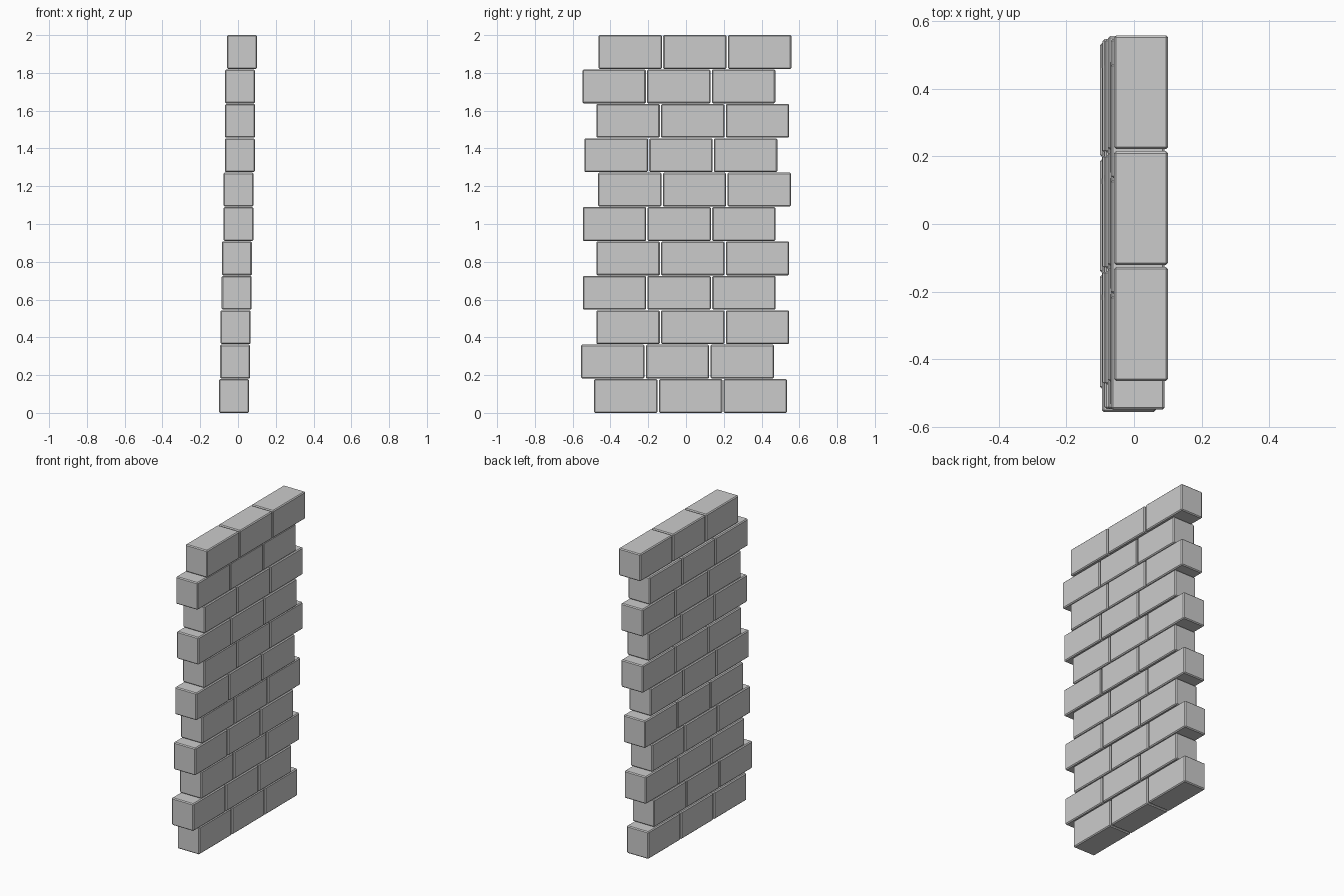
import bpy

cube = bpy.data.objects.get("Cube")
if cube:
    bpy.data.objects.remove(cube, do_unlink=True)

# Brick size, spacing between bricks and between courses
SIZE = (0.159, 0.336, 0.179)
PITCH_Y = 0.3425
PITCH_Z = 0.1821

stone = bpy.data.materials.new("grey_stone")
stone.use_nodes = True
grey = (0.6, 0.6, 0.6, 1)
stone.diffuse_color = grey
stone.node_tree.nodes["Principled BSDF"].inputs["Base Color"].default_value = grey

# Sideways lean and lengthwise shift of each course, bottom to top
COURSES = [(-0.021, 0.024), (-0.015, -0.045), (-0.013, 0.036), (-0.007, -0.036),
           (-0.006, 0.036), (0.002, -0.036), (0.003, 0.045), (0.010, -0.027),
           (0.011, 0.036), (0.011, -0.038), (0.021, 0.047)]


def add_brick(name, x, y, z):
    """One chamfered brick."""
    bpy.ops.mesh.primitive_cube_add(size=1, location=(x, y, z))
    brick = bpy.context.object
    brick.name = name
    brick.scale = SIZE
    bpy.ops.object.transform_apply(location=False, rotation=False, scale=True)
    bevel = brick.modifiers.new("chamfer", 'BEVEL')
    bevel.width = 0.006
    bevel.segments = 1
    brick.data.materials.append(stone)


# Staggered courses of three bricks
for row, (x, y) in enumerate(COURSES):
    z = SIZE[2] / 2 + row * PITCH_Z
    for col in (-1, 0, 1):
        add_brick(f"brick_course_{row + 1}_{col + 2}", x, y + col * PITCH_Y, z)
